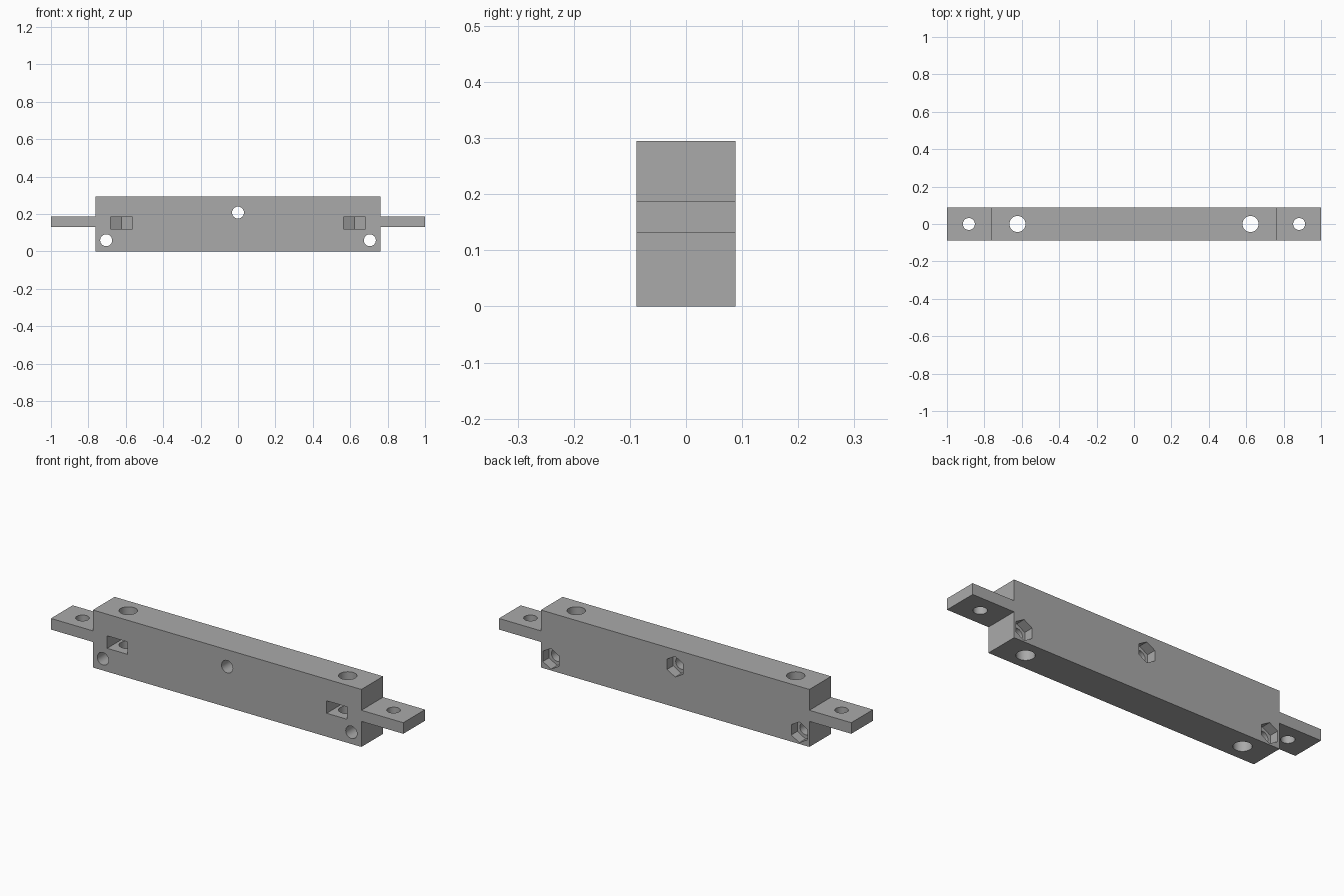
import bpy
import math
from mathutils import Matrix

if "Cube" in bpy.data.objects:
    bpy.data.objects.remove(bpy.data.objects["Cube"], do_unlink=True)

HALF_DEPTH = 0.088
HEIGHT = 0.295
BODY, TIP = 0.762, 1.0
TAB_LOW, TAB_HIGH = 0.131, 0.188

grey = bpy.data.materials.new("plain_grey")
grey.use_nodes = True
colour = (0.4, 0.4, 0.4, 1)
grey.diffuse_color = colour
grey.node_tree.nodes["Principled BSDF"].inputs["Base Color"].default_value = colour


def prism(name, profile, depth, matrix):
    """Extrude a counter-clockwise 2D outline along local z."""
    n = len(profile)
    verts = [(u, v, 0) for u, v in profile] + [(u, v, depth) for u, v in profile]
    faces = [tuple(reversed(range(n))), tuple(range(n, 2 * n))]
    faces += [(i, (i + 1) % n, n + (i + 1) % n, n + i) for i in range(n)]
    mesh = bpy.data.meshes.new(name)
    mesh.from_pydata(verts, [], faces)
    mesh.transform(matrix)
    mesh.materials.append(grey)
    obj = bpy.data.objects.new(name, mesh)
    bpy.context.collection.objects.link(obj)
    return obj


def polygon(radius, sides):
    # First corner points along the second profile axis
    return [(radius * math.cos(math.pi / 2 + math.tau * i / sides),
             radius * math.sin(math.pi / 2 + math.tau * i / sides))
            for i in range(sides)]


def facing_front(x, y, z):
    # Local z runs toward -y, local y runs up
    return Matrix.Translation((x, y, z)) @ Matrix.Rotation(math.pi / 2, 4, "X")


# Beam body with a thin mounting tab at each end
right_half = [(BODY, 0), (BODY, TAB_LOW), (TIP, TAB_LOW),
              (TIP, TAB_HIGH), (BODY, TAB_HIGH), (BODY, HEIGHT)]
outline = right_half + [(-x, z) for x, z in reversed(right_half)]
beam = prism("mounting_beam", outline, 2 * HALF_DEPTH,
             facing_front(0, HALF_DEPTH, 0))

cutters = []

# Cross bolt holes with hexagonal nut recesses in the back
for x, z in ((0, 0.208), (-0.705, 0.06), (0.705, 0.06)):
    cutters.append(prism("cross_hole_cutter", polygon(0.032, 32), 0.4,
                         facing_front(x, 0.2, z)))
    cutters.append(prism("nut_recess_cutter", polygon(0.053, 6), 0.2,
                         facing_front(x, HALF_DEPTH + 0.15, z)))

# Vertical holes, tab holes and front nut slots with pointed inner ends
slot = [(-0.058, -0.2), (0.058, -0.2), (0.058, 0.0335), (0, 0.067), (-0.058, 0.0335)]
for side in (-1, 1):
    for name, x, radius in (("vertical_hole_cutter", 0.623, 0.043),
                            ("tab_hole_cutter", 0.883, 0.032)):
        cutters.append(prism(name, polygon(radius, 32), 0.6,
                             Matrix.Translation((side * x, 0, -0.1))))
    cutters.append(prism("nut_slot_cutter", slot, 0.064,
                         Matrix.Translation((side * 0.623, 0, 0.12))))

# Cut everything out of the beam
bpy.ops.object.select_all(action="DESELECT")
beam.select_set(True)
bpy.context.view_layer.objects.active = beam
for cutter in cutters:
    cutter.hide_render = True
    cut = beam.modifiers.new("cut", "BOOLEAN")
    cut.operation = "DIFFERENCE"
    cut.solver = "EXACT"
    cut.object = cutter
    bpy.ops.object.modifier_apply(modifier=cut.name)
    bpy.data.objects.remove(cutter, do_unlink=True)

bpy.ops.object.shade_smooth_by_angle(angle=math.radians(30))
